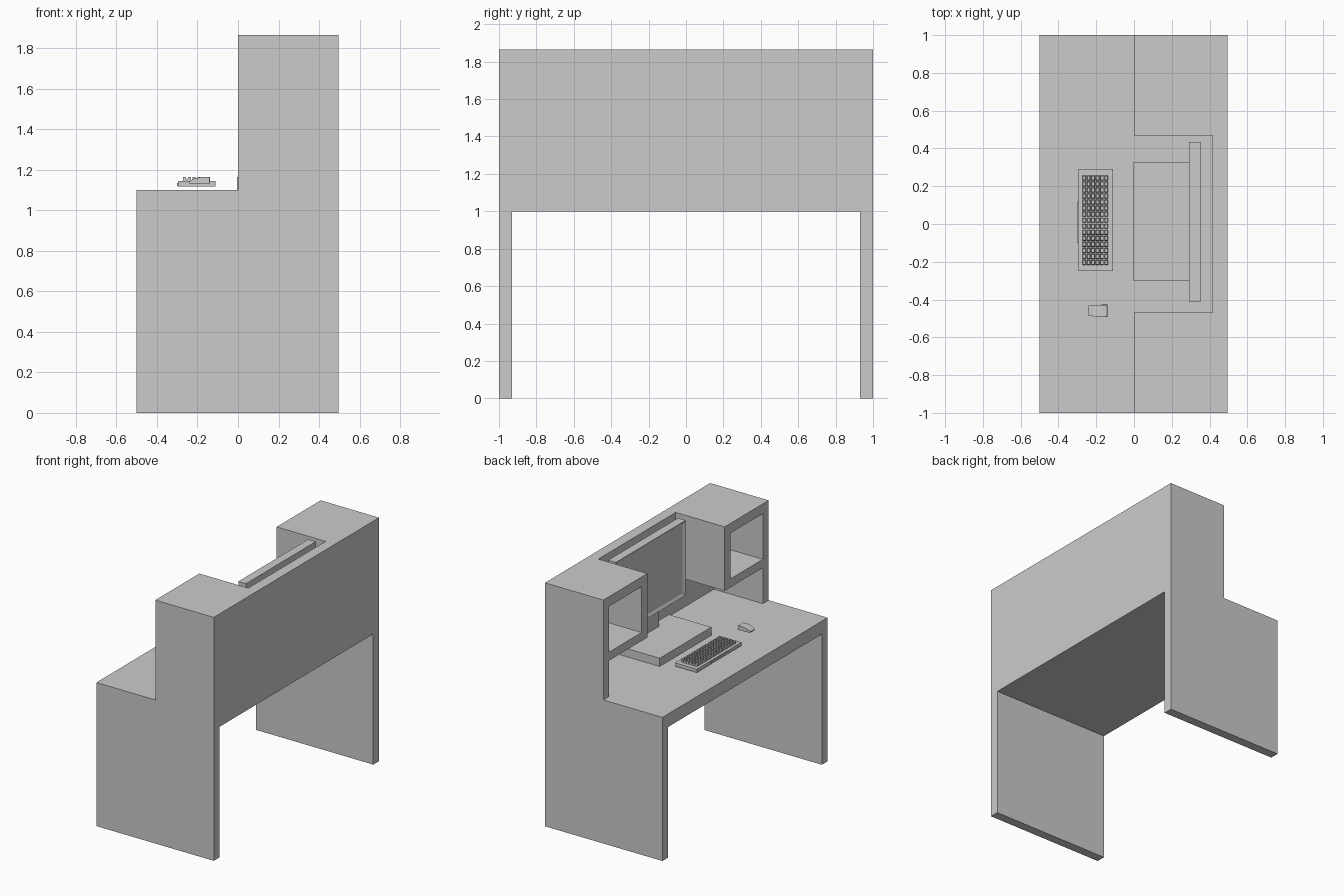
import bpy, bmesh

if "Cube" in bpy.data.objects:
    bpy.data.objects.remove(bpy.data.objects["Cube"])


def finish(name, bm):
    bmesh.ops.recalc_face_normals(bm, faces=bm.faces)
    me = bpy.data.meshes.new(name)
    bm.to_mesh(me)
    bm.free()
    ob = bpy.data.objects.new(name, me)
    bpy.context.collection.objects.link(ob)
    return ob


def add_box(bm, x, y, z):
    vs = bmesh.ops.create_cube(bm, size=1)["verts"]
    for v in vs:
        v.co = [(r[0] + r[1]) / 2 + c * (r[1] - r[0]) for r, c in zip((x, y, z), v.co)]
    return vs


def box(name, x, y, z):
    bm = bmesh.new()
    add_box(bm, x, y, z)
    return finish(name, bm)


def prism(name, pts, y0, y1):
    """Extrude an x-z profile from y0 to y1."""
    bm = bmesh.new()
    f = bm.faces.new([bm.verts.new((x, y0, z)) for x, z in pts])
    ext = bmesh.ops.extrude_face_region(bm, geom=[f])["geom"]
    for v in ext:
        if isinstance(v, bmesh.types.BMVert):
            v.co.y = y1
    return finish(name, bm)


FRONT, BACK, WALL, TOP, DESK = -0.5, 0.495, 0.415, 1.865, 1.10
IN = 0.93

# L-shaped side panels and the cubby boxes hung from them
profile = [(FRONT, 0), (BACK, 0), (BACK, TOP), (0, TOP), (0, DESK), (FRONT, DESK)]
for s, side in ((1, "left"), (-1, "right")):
    def span(a, b):
        return tuple(sorted((s * a, s * b)))
    prism(f"{side}_side_panel", profile, *span(IN, 1))
    box(f"{side}_cubby_top", (0, WALL), span(0.468, IN), (1.79, TOP))
    box(f"{side}_cubby_floor", (0, WALL), span(0.468, IN), (1.375, 1.44))
    box(f"{side}_cubby_inner_wall", (0, WALL), span(0.468, 0.538), (1.44, 1.79))

# Work surface and back wall
box("desk_top", (FRONT, BACK), (-IN, IN), (1.0, DESK))
box("back_wall", (WALL, BACK), (-IN, IN), (DESK, TOP))

# Riser, monitor stem, monitor with recessed screen
box("monitor_riser", (-0.005, 0.355), (-0.30, 0.325), (DESK, 1.163))
box("monitor_stem", (0.30, 0.345), (-0.10, 0.125), (1.163, 1.285))
bm = bmesh.new()
add_box(bm, (0.29, 0.355), (-0.41, 0.435), (1.285, 1.86))
bm.normal_update()
screen = [f for f in bm.faces if f.normal.x < -0.9]
bmesh.ops.inset_region(bm, faces=screen, thickness=0.03)
for v in screen[0].verts:
    v.co.x += 0.012
finish("monitor", bm)

# Keyboard base, front lip and key grid
box("keyboard_base", (-0.295, -0.11), (-0.25, 0.29), (1.117, 1.143))
box("keyboard_lip", (-0.30, -0.295), (-0.10, 0.12), (1.12, 1.135))
bm = bmesh.new()
rows, cols = 6, 15
dx, dy = 0.14 / rows, 0.48 / cols
for i in range(rows):
    for j in range(cols):
        x, y = -0.275 + i * dx, -0.22 + j * dy
        vs = add_box(bm, (x + 0.002, x + dx - 0.002), (y + 0.003, y + dy - 0.003), (1.143, 1.163))
        cx, cy = x + dx / 2, y + dy / 2
        for v in vs:
            if v.co.z > 1.15:  # tapered key caps
                v.co.x = cx + (v.co.x - cx) * 0.75
                v.co.y = cy + (v.co.y - cy) * 0.75
finish("keyboard_keys", bm)

# Mouse: rounded profile, narrower at its front and top
mouse = prism("mouse", [(-0.24, 1.13), (-0.243, 1.142), (-0.215, 1.156), (-0.18, 1.163),
                        (-0.142, 1.163), (-0.14, 1.13)], -0.492, -0.425)
for v in mouse.data.vertices:
    k = 0.75 if v.co.x < -0.23 else 1.0
    if v.co.z > 1.15:
        k *= 0.9
    v.co.y = -0.4585 + (v.co.y + 0.4585) * k
